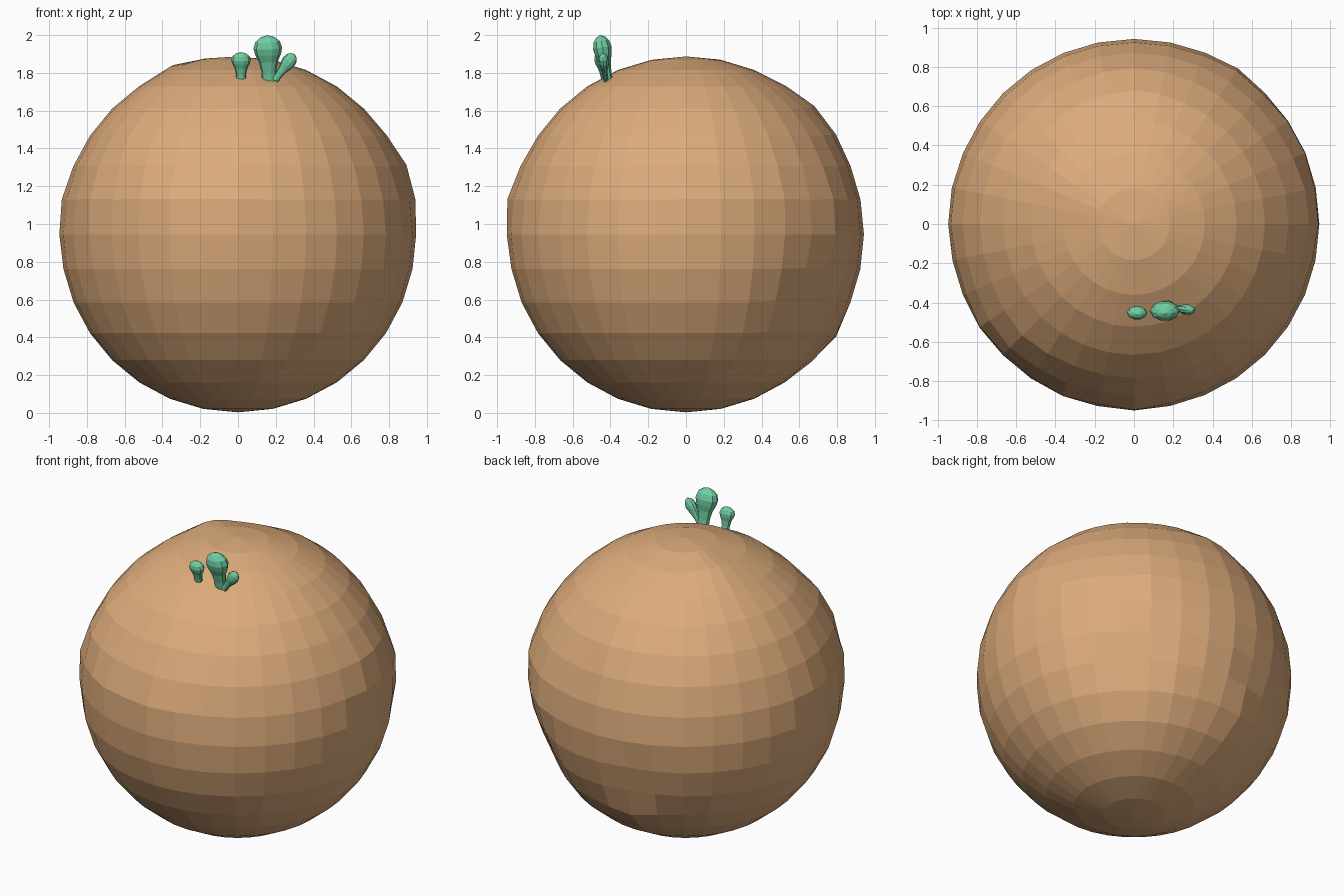
import bpy, bmesh
from math import sin, cos, pi, radians, exp
from mathutils import Vector

if "Cube" in bpy.data.objects:
    bpy.data.objects.remove(bpy.data.objects["Cube"])

R, CZ = 0.942, 0.945


def material(name, rgb):
    m = bpy.data.materials.new(name)
    m.diffuse_color = (*rgb, 1)
    m.use_nodes = True
    m.node_tree.nodes["Principled BSDF"].inputs["Base Color"].default_value = m.diffuse_color
    return m


def finish(bm, name, mat):
    bmesh.ops.recalc_face_normals(bm, faces=bm.faces)
    me = bpy.data.meshes.new(name)
    bm.to_mesh(me)
    bm.free()
    ob = bpy.data.objects.new(name, me)
    bpy.context.collection.objects.link(ob)
    me.materials.append(mat)
    return ob


sand = material("sand", (0.72, 0.41, 0.2))
green = material("green", (0.16, 0.62, 0.36))

# Planet: low-poly ball with gentle bulges and dents
# (azimuth in degrees, height, spread in degrees, amount)
bumps = [
    (152, 1.82, 9, 0.03),
    (225, 1.40, 11, 0.03),
    (215, 1.14, 10, 0.02),
    (245, 1.14, 10, 0.025),
    (270, 1.12, 10, 0.022),
    (5, 1.25, 11, 0.03),
    (28, 1.14, 9, 0.025),
    (90, 1.58, 12, 0.02),
    (55, 1.05, 10, 0.02),
    (48, 0.60, 14, -0.045),
    (100, 0.40, 9, 0.035),
    (105, 0.66, 9, -0.025),
    (175, 1.10, 10, 0.012),
]


def direction(az, z):
    h = (z - CZ) / R
    r = (1 - h * h) ** 0.5
    return Vector((r * cos(radians(az)), r * sin(radians(az)), h))


bm = bmesh.new()
bmesh.ops.create_uvsphere(bm, u_segments=32, v_segments=16, radius=R)
for v in bm.verts:
    d = v.co.normalized()
    k = sum(a * exp(-(d.angle(direction(az, z)) / radians(s)) ** 2)
            for az, z, s, a in bumps)
    v.co = d * (R + k) + Vector((0, 0, CZ))
finish(bm, "planet", sand)


# Cactus pads: flattened club shapes swept from base to tip
profile = [(0, 0.5), (0.2, 0.52), (0.42, 0.66), (0.58, 0.9),
           (0.72, 1.0), (0.86, 0.85), (0.95, 0.5)]


def pad(name, base, tip, radius, flat, sides=10):
    base, tip = Vector(base), Vector(tip)
    axis = (tip - base).normalized()
    wide = Vector((0, 1, 0)).cross(axis).normalized()
    deep = axis.cross(wide)
    bm = bmesh.new()
    rings = []
    for t, r in profile:
        c = base.lerp(tip, t)
        rings.append([bm.verts.new(
            c + radius * r * (wide * cos(2 * pi * i / sides)
                              + deep * flat * sin(2 * pi * i / sides)))
            for i in range(sides)])
    top = bm.verts.new(tip)
    for i in range(sides):
        j = (i + 1) % sides
        for a, b in zip(rings, rings[1:]):
            bm.faces.new((a[i], a[j], b[j], b[i]))
        bm.faces.new((rings[-1][i], rings[-1][j], top))
    bm.faces.new(rings[0])
    finish(bm, name, green)


pad("cactus_large", (0.165, -0.412, 1.758), (0.155, -0.455, 2.0), 0.076, 0.68)
pad("cactus_arm", (0.195, -0.425, 1.762), (0.3, -0.44, 1.9), 0.038, 0.7)
pad("cactus_small", (0.016, -0.432, 1.765), (0.016, -0.46, 1.91), 0.052, 0.68)
